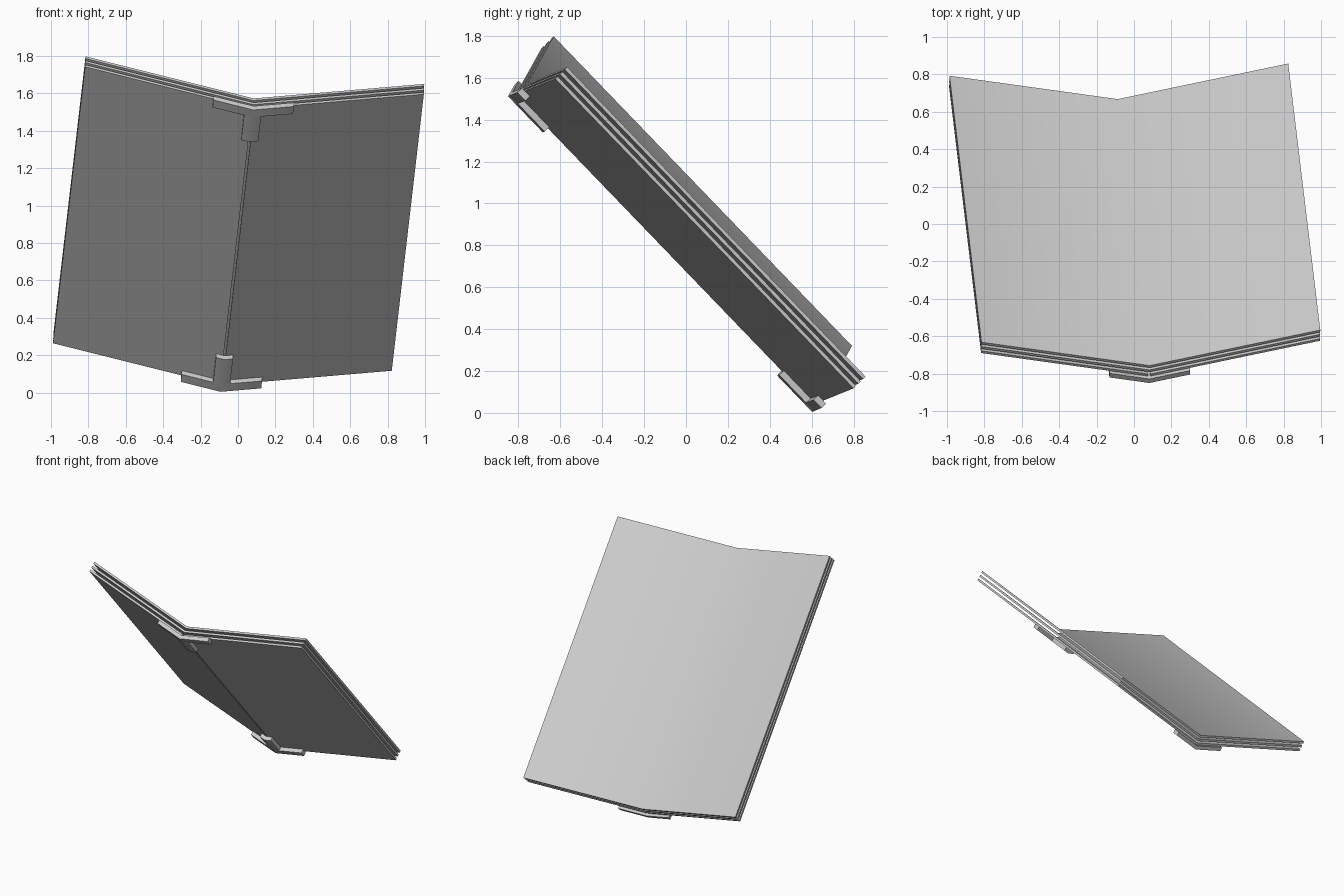
import bpy, bmesh, math
from mathutils import Vector, Matrix

cube = bpy.data.objects.get("Cube")
if cube:
    bpy.data.objects.remove(cube, do_unlink=True)

grey = bpy.data.materials.new("light_grey")
grey.use_nodes = True
COLOUR = (0.6, 0.6, 0.6, 1)
grey.diffuse_color = COLOUR
grey.node_tree.nodes["Principled BSDF"].inputs["Base Color"].default_value = COLOUR

# Tilted frame: Z runs up the fold, Y points out of the back, X goes to the left panel
up = Vector((0.083, -0.69, 0.716)).normalized()
back = Vector((0.03, 0.724, 0.69))
back = (back - up * back.dot(up)).normalized()
side = back.cross(up)
FRAME = Matrix((side, back, up)).transposed().to_4x4()
FRAME.translation = (-0.09, 0.61, 0.04)

BEND = math.radians(13.5)   # each panel's tilt from flat
WIDTH, HEIGHT = 0.935, 2.06
SHEET = 0.016


def point(u, w):
    """Point u across the folded panels (negative = right) and w towards the back."""
    return (u * math.cos(BEND), w + abs(u) * math.sin(BEND))


def extrude(name, profile, z0, z1):
    bm = bmesh.new()
    face = bm.faces.new([bm.verts.new((x, y, z0)) for x, y in profile])
    result = bmesh.ops.extrude_face_region(bm, geom=[face])
    moved = [v for v in result["geom"] if isinstance(v, bmesh.types.BMVert)]
    bmesh.ops.translate(bm, verts=moved, vec=(0, 0, z1 - z0))
    bmesh.ops.recalc_face_normals(bm, faces=bm.faces)
    bm.transform(FRAME)
    mesh = bpy.data.meshes.new(name)
    bm.to_mesh(mesh)
    bm.free()
    mesh.materials.append(grey)
    for poly in mesh.polygons:
        poly.use_smooth = True
    mesh.set_sharp_from_angle(angle=math.radians(30))
    obj = bpy.data.objects.new(name, mesh)
    bpy.context.collection.objects.link(obj)
    return obj


def bent_strip(name, half_width, w0, w1, z0, z1):
    us = (-half_width, 0, half_width)
    profile = [point(u, w0) for u in us] + [point(u, w1) for u in reversed(us)]
    return extrude(name, profile, z0, z1)


# Continuous folded sheets
bent_strip("middle_sheet", WIDTH, 2 * SHEET, 3 * SHEET, 0, HEIGHT)
bent_strip("back_sheet", WIDTH, 4 * SHEET, 5 * SHEET, 0, HEIGHT)

# Front sheet, split along the fold
for s, label in ((-1, "right"), (1, "left")):
    profile = [point(s * 0.006, 0), point(s * WIDTH, 0),
               point(s * WIDTH, SHEET), point(s * 0.006, SHEET)]
    extrude("front_panel_" + label, profile, 0, HEIGHT)

# T-shaped brackets over both ends of the fold
for label, end, inward in (("bottom", 0, 1), ("top", HEIGHT, -1)):
    lip, arm, tip = (end + inward * d for d in (-0.02, 0.035, 0.22))
    bent_strip("bracket_arms_" + label, 0.222, -0.03, 0, min(lip, arm), max(lip, arm))
    bent_strip("bracket_stem_" + label, 0.047, -0.03, 0, min(arm, tip), max(arm, tip))
